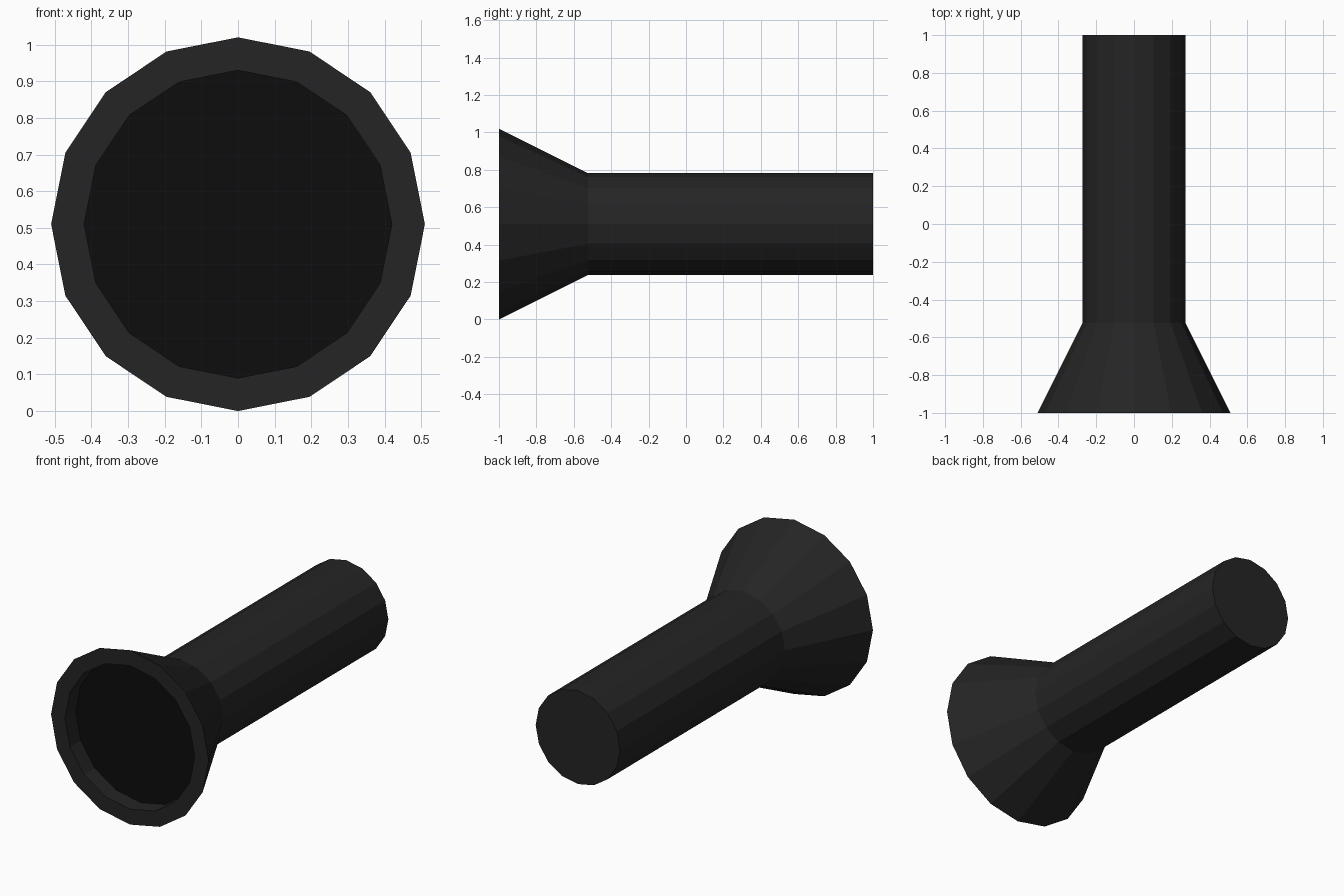
import bpy, bmesh
from math import cos, sin, tau

if "Cube" in bpy.data.objects:
    bpy.data.objects.remove(bpy.data.objects["Cube"])

SIDES = 16
CENTRE_Z = 0.51


def material(name, value):
    mat = bpy.data.materials.new(name)
    mat.diffuse_color = (value, value, value, 1)
    mat.use_nodes = True
    mat.node_tree.nodes["Principled BSDF"].inputs["Base Color"].default_value = mat.diffuse_color
    return mat


def lathe(name, profile, mat, cap_end):
    """Turn (radius, y) points around the lengthwise axis, optionally capping the last ring."""
    bm = bmesh.new()
    rings = [[bm.verts.new((r * sin(tau * i / SIDES), y, CENTRE_Z + r * cos(tau * i / SIDES)))
              for i in range(SIDES)] for r, y in profile]
    for a, b in zip(rings, rings[1:]):
        for i in range(SIDES):
            j = (i + 1) % SIDES
            bm.faces.new((a[i], a[j], b[j], b[i]))
    if cap_end:
        bm.faces.new(rings[-1])
    mesh = bpy.data.meshes.new(name)
    bm.to_mesh(mesh)
    bm.free()
    mesh.materials.append(mat)
    obj = bpy.data.objects.new(name, mesh)
    bpy.context.collection.objects.link(obj)
    return obj


def disc(name, radius, y, mat):
    bpy.ops.mesh.primitive_circle_add(vertices=SIDES, radius=radius, fill_type='NGON',
                                      location=(0, y, CENTRE_Z), rotation=(tau / 4, 0, 0))
    obj = bpy.context.object
    obj.name = name
    obj.data.materials.append(mat)


black = material("black_casing", 0.018)
dark = material("dark_lens", 0.004)

# Casing: recess wall, front rim, flared head, straight handle, flat end
lathe("torch_casing", [(0.42, -0.9), (0.42, -1), (0.51, -1), (0.273, -0.525), (0.273, 1)],
      black, True)

# Lens set back inside the rim
disc("lens", 0.42, -0.9, dark)
